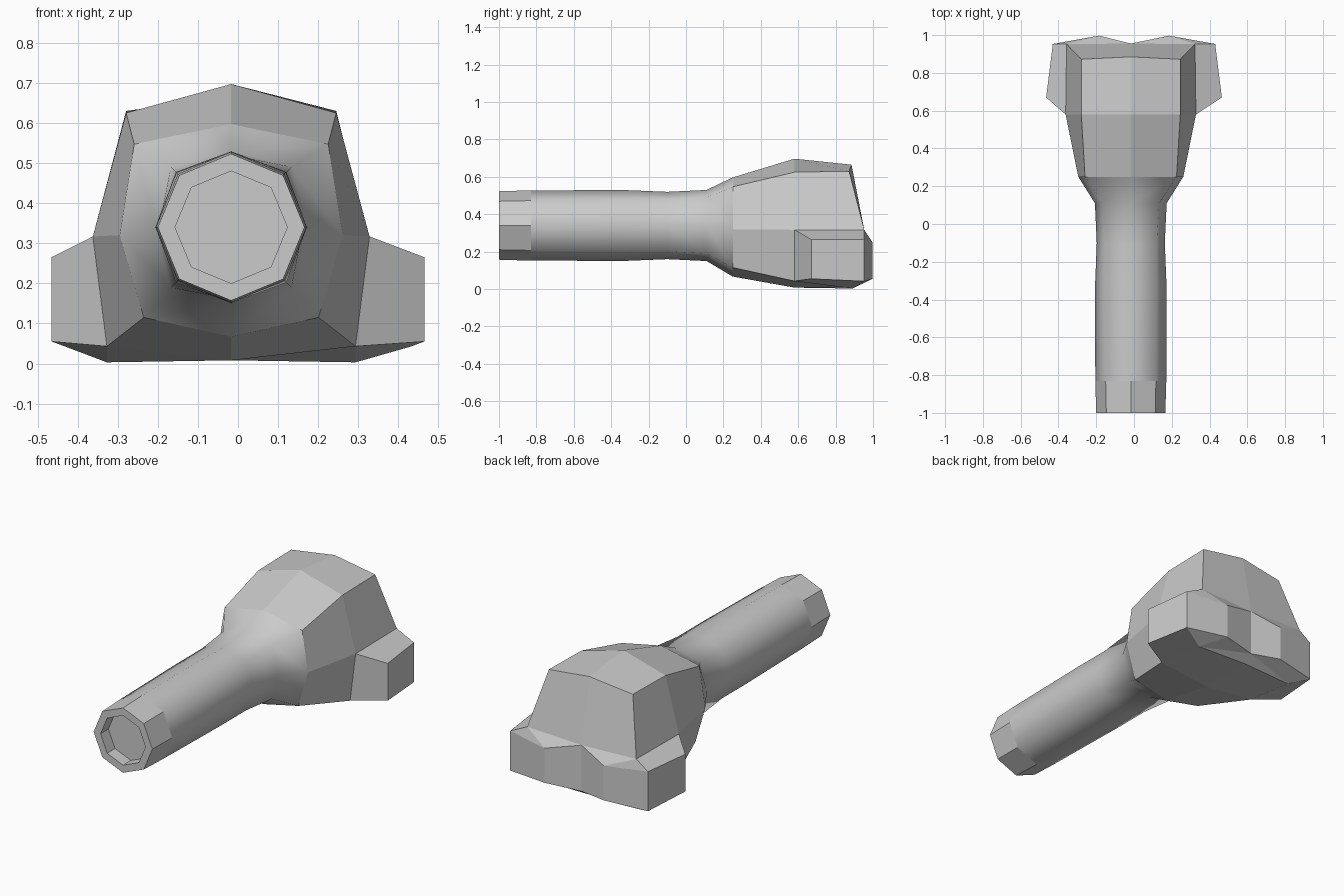
import bpy, bmesh, math

if "Cube" in bpy.data.objects:
    bpy.data.objects.remove(bpy.data.objects["Cube"])

CX, CZ = -0.017, 0.34      # barrel axis
bm = bmesh.new()


def ring(half):
    """Eight-sided ring from five half-section points (offset, y, z), top to bottom."""
    pts = [(CX + o, y, z) for o, y, z in half]
    pts += [(CX - o, y, z) for o, y, z in half[3:0:-1]]
    return [bm.verts.new(p) for p in pts]


def octagon(y, r, diag=1.0):
    half = []
    for i in range(5):
        a = i * math.pi / 4
        k = r * (diag if i % 2 else 1.0)
        half.append((k * math.sin(a), y, CZ + k * math.cos(a)))
    return ring(half)


def section(y, top, shoulder, side, low, bottom):
    return ring([(0, y, top), (shoulder[0], y, shoulder[1]), (side[0], y, side[1]),
                 (low[0], y, low[1]), (0, y, bottom)])


def loft(a, b, smooth=False, skip=()):
    for i in range(8):
        if i not in skip:
            j = (i + 1) % 8
            f = bm.faces.new((a[i], a[j], b[j], b[i]))
            f.smooth = smooth


# Recessed mouth, flat tip and smooth barrel
floor = octagon(-0.93, 0.14)
bm.faces.new(floor)
mouth = octagon(-1.0, 0.14)
tip = octagon(-1.0, 0.183)
collar = octagon(-0.83, 0.188)
loft(floor, mouth)
loft(mouth, tip)
loft(tip, collar)
prev = collar
for y, r, diag in ((-0.32, 0.189, 1.03), (-0.1, 0.18, 1.08), (0.11, 0.19, 1.12)):
    cur = octagon(y, r, diag)
    loft(prev, cur, True)
    prev = cur

# Flared neck and faceted head
neck = section(0.25, 0.597, (0.242, 0.547), (0.278, 0.32), (0.218, 0.115), 0.067)
loft(prev, neck, True)
wide = section(0.58, 0.697, (0.262, 0.625), (0.345, 0.317), (0.31, 0.043), 0.008)
loft(neck, wide)
rear = ring([(0, 0.885, 0.665), (0.262, 0.872, 0.63), (0.34, 0.953, 0.317),
             (0.31, 0.89, 0.003), (0, 0.9, 0.008)])
loft(wide, rear, skip=(2, 5))

# Low flange around both sides and the back, with a dip in the middle
mid_top = bm.verts.new((CX, 0.955, 0.305))
mid_low = bm.verts.new((CX, 0.955, 0.045))
for s, d, c, b in ((1, 1, 2, 3), (-1, 7, 6, 5)):
    plan = ((0.465, 0.67, 0.265, 0.055), (0.43, 0.953, 0.265, 0.042),
            (0.185, 0.997, 0.25, 0.055))
    tops = [bm.verts.new((s * x, y, t)) for x, y, t, l in plan]
    lows = [bm.verts.new((s * x, y, l)) for x, y, t, l in plan]
    for chain, mid, corner, start in ((tops, mid_top, rear[c], wide[c]),
                                      (lows, mid_low, rear[b], wide[b])):
        bm.faces.new((start, chain[0], chain[1], corner))
        bm.faces.new((corner, chain[1], chain[2]))
        bm.faces.new((corner, chain[2], mid))
    t = [wide[c]] + tops + [mid_top]
    l = [wide[b]] + lows + [mid_low]
    for i in range(4):
        bm.faces.new((t[i], l[i], l[i + 1], t[i + 1]))
    # Rear slope and underside closing faces
    bm.faces.new((rear[0], rear[d], rear[c], mid_top))
    bm.faces.new((rear[4], rear[b], mid_low))

bmesh.ops.recalc_face_normals(bm, faces=bm.faces[:])
mesh = bpy.data.meshes.new("barrel_and_head")
bm.to_mesh(mesh)
bm.free()
obj = bpy.data.objects.new("barrel_and_head", mesh)
bpy.context.collection.objects.link(obj)

# Keep creases crisp where flat facets meet the smooth barrel
for e in mesh.edges:
    faces = [p for p in mesh.polygons if e.key in p.edge_keys]
    e.use_edge_sharp = any(not p.use_smooth for p in faces)
